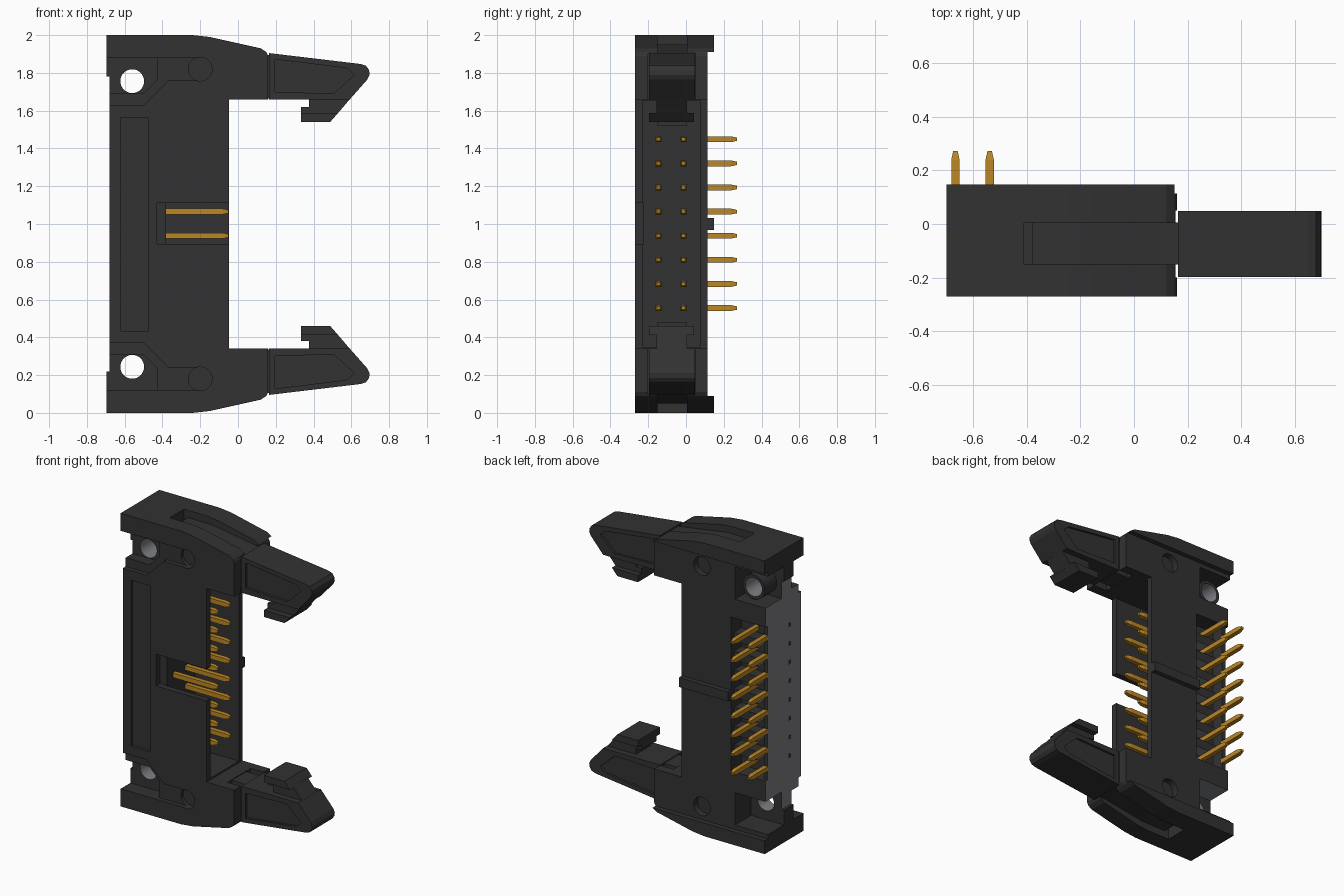
import bpy, bmesh, math
from mathutils import Vector

cube = bpy.data.objects.get("Cube")
if cube:
    bpy.data.objects.remove(cube)


def material(name, rgb):
    m = bpy.data.materials.new(name)
    m.use_nodes = True
    m.diffuse_color = (*rgb, 1)
    bsdf = m.node_tree.nodes["Principled BSDF"]
    bsdf.inputs["Base Color"].default_value = (*rgb, 1)
    bsdf.inputs["Roughness"].default_value = 0.6
    return m


BLACK = material("black_plastic", (0.032, 0.032, 0.032))
GREY = material("grey_plastic", (0.21, 0.215, 0.235))
GOLD = material("gold_metal", (0.50, 0.24, 0.018))


def finish(name, bm, mat):
    bmesh.ops.recalc_face_normals(bm, faces=bm.faces)
    me = bpy.data.meshes.new(name)
    bm.to_mesh(me)
    bm.free()
    ob = bpy.data.objects.new(name, me)
    bpy.context.collection.objects.link(ob)
    if mat:
        me.materials.append(mat)
    return ob


def prism(name, pts, y0, y1, mat=None):
    """Extrude an x-z outline from y0 to y1."""
    bm = bmesh.new()
    face = bm.faces.new([bm.verts.new((x, y0, z)) for x, z in pts])
    ext = bmesh.ops.extrude_face_region(bm, geom=[face])
    verts = [v for v in ext["geom"] if isinstance(v, bmesh.types.BMVert)]
    bmesh.ops.translate(bm, verts=verts, vec=(0, y1 - y0, 0))
    return finish(name, bm, mat)


def rect(x0, x1, z0, z1):
    return [(x0, z0), (x1, z0), (x1, z1), (x0, z1)]


def disc(x, z, r, n=32):
    return [(x + r * math.cos(2 * math.pi * i / n), z + r * math.sin(2 * math.pi * i / n))
            for i in range(n)]


def flip(pts, top):
    """Keep an outline at the top end, or mirror it to the bottom end."""
    return pts if top else [(x, 2 - z) for x, z in pts]


def cut(ob, pts, y0, y1):
    cutter = prism("cutter", pts, y0, y1)
    cutter.hide_render = True
    mod = ob.modifiers.new("cut", "BOOLEAN")
    mod.operation = "DIFFERENCE"
    mod.solver = "EXACT"
    mod.object = cutter
    bpy.context.view_layer.objects.active = ob
    bpy.ops.object.modifier_apply(modifier=mod.name)
    bpy.data.objects.remove(cutter)


def paint_grey(ob, rule):
    """Make the faces that satisfy the rule grey."""
    ob.data.materials.append(GREY)
    for p in ob.data.polygons:
        if rule(p.center, p.normal):
            p.material_index = 1


def add_pin(bm, start, end, r=0.0155, tip=0.033):
    """Square pin with a tapered tip."""
    start, end = Vector(start), Vector(end)
    d = (end - start).normalized()
    u, w = Vector((0, 0, 1)), d.cross(Vector((0, 0, 1)))
    rings = []
    for p, k in ((start, r), (end - d * tip, r), (end, r * 0.55)):
        rings.append([bm.verts.new(p + u * a * k + w * b * k)
                      for a, b in ((-1, -1), (1, -1), (1, 1), (-1, 1))])
    for a, b in zip(rings, rings[1:]):
        for i in range(4):
            j = (i + 1) % 4
            bm.faces.new((a[i], a[j], b[j], b[i]))
    bm.faces.new(rings[0])
    bm.faces.new(rings[-1])


PIN_Z = [0.555 + 0.1277 * i for i in range(8)]
HOLE_X, HOLE_Z, HOLE_R = -0.56, 1.756, 0.063


def in_bore(c, n):
    hz = HOLE_Z if c.z > 1 else 2 - HOLE_Z
    return abs(n.y) < 0.1 and math.hypot(c.x - HOLE_X, c.z - hz) < HOLE_R + 0.004


def housing_grey(c, n):
    rear = n.x < -0.9 and -0.69 < c.x < -0.67
    shoulder = n.z < -0.9 and abs(c.z - 0.34) < 0.01 and c.x < -0.45 and c.y > -0.05
    return rear or shoulder or in_bore(c, n)


# Housing outline with raised end caps
crown = [(-0.697, 2), (-0.24, 2), (-0.15, 1.99), (0.12, 1.93)]
half = [(-0.68, 1.78), (-0.697, 1.78)] + crown + [(0.15, 1.91), (0.16, 1.89), (0.16, 1.66), (-0.047, 1.66)]
housing = prism("housing", half + flip(half, False)[::-1], -0.27, 0.114, BLACK)

# Pin cavity, key notch, front groove and rear pin recess
cut(housing, rect(-0.38, 0.0, 0.35, 1.655), -0.23, 0.077)
cut(housing, rect(-0.43, 0.0, 0.893, 1.11), -0.30, -0.225)
cut(housing, rect(-0.62, -0.475, 0.43, 1.565), -0.30, -0.25)
cut(housing, rect(-0.65, -0.42, 0.48, 1.53), 0.0, 0.2)
cut(housing, rect(-0.75, -0.42, 0.48, 1.53), 0.09, 0.2)

for top in (True, False):
    # Stepped recess, ear and screw hole
    channel = [(-0.75, 1.88), (-0.2, 1.88), (-0.2, 1.76), (-0.37, 1.76), (-0.5, 1.63), (-0.75, 1.63)]
    cut(housing, flip(channel, top), -0.30, -0.24)
    pocket = [(-0.75, 1.88), (-0.43, 1.88), (-0.43, 1.76), (-0.5, 1.69), (-0.75, 1.69)]
    cut(housing, flip(pocket, top), -0.30, -0.165)
    cut(housing, flip(rect(-0.75, -0.45, 1.66, 1.88), top), -0.06, 0.2)
    cut(housing, flip(disc(HOLE_X, HOLE_Z, HOLE_R), top), -0.4, 0.2)
    # Pivot sockets on both sides
    cut(housing, flip(disc(-0.2, 1.82, 0.063), top), -0.30, -0.215)
    cut(housing, flip(disc(-0.2, 1.82, 0.063), top), 0.07, 0.2)
    # Slot for the latch, wider at the mouth
    cut(housing, flip(rect(-0.41, 0.25, 1.72, 2.1), top), -0.15, 0.004)
    cut(housing, flip(rect(0.06, 0.25, 1.60, 1.90), top), -0.20, 0.05)

paint_grey(housing, housing_grey)

# Boss behind the upper screw hole
boss = prism("upper_boss", disc(HOLE_X, HOLE_Z, 0.083), -0.062, 0.07, BLACK)
cut(boss, disc(HOLE_X, HOLE_Z, HOLE_R), -0.2, 0.2)
paint_grey(boss, in_bore)

for top, end in ((True, "upper"), (False, "lower")):
    # Lip along the back of each end cap
    prism(end + "_lip", flip([(-0.697, 1.91)] + crown + [(0.15, 1.91)], top), 0.112, 0.147, BLACK)

    # Latch arm in the cap slot, with its ejector foot in the cavity
    arm = [(-0.38, 1.71), (-0.38, 1.95), (-0.20, 1.95), (0.12, 1.90), (0.19, 1.89), (0.19, 1.665), (-0.1, 1.665)]
    prism(end + "_latch_arm", flip(arm, top), -0.151, 0.005, BLACK)
    prism(end + "_ejector_foot", flip(rect(-0.36, -0.26, 1.52, 1.74), top), -0.151, 0.005, BLACK)

    # Latch head with inset side panels
    head = [(0.163, 1.905), (0.65, 1.847), (0.677, 1.838), (0.694, 1.815), (0.697, 1.79), (0.685, 1.765),
            (0.592, 1.66), (0.163, 1.66)]
    latch = prism(end + "_latch_head", flip(head, top), -0.197, 0.048, BLACK)
    panel = flip([(0.195, 1.872), (0.575, 1.825), (0.615, 1.79), (0.505, 1.69), (0.195, 1.70)], top)
    cut(latch, panel, -0.25, -0.18)
    cut(latch, panel, 0.033, 0.1)

    # Narrow neck and wide hook under the head
    neck = [(0.375, 1.67), (0.60, 1.67), (0.525, 1.582), (0.333, 1.582), (0.333, 1.62), (0.375, 1.62)]
    prism(end + "_latch_neck", flip(neck, top), -0.155, 0.005, BLACK)
    hook = [(0.333, 1.587), (0.529, 1.587), (0.488, 1.54), (0.333, 1.54)]
    prism(end + "_latch_hook", flip(hook, top), -0.197, 0.043, BLACK)

# Keying rib on the back
prism("keying_rib", rect(-0.42, -0.05, 0.968, 1.032), 0.112, 0.147, BLACK)

# Comb ribs between the rear pins, grey on the rear and under sides
for i in range(7):
    z = PIN_Z[i] + 0.064
    rib = prism("comb_rib_%d" % (i + 1), rect(-0.60, -0.41, z - 0.03, z + 0.03), -0.005, 0.085, BLACK)
    paint_grey(rib, lambda c, n: n.x < -0.9 or n.z < -0.9)

# Small dark marks on the rear face
for i, z in enumerate(PIN_Z):
    prism("rear_mark_%d" % (i + 1), rect(-0.6815, -0.675, z - 0.014, z + 0.014), -0.157, -0.133, BLACK)

# Two rows of contact pins and solder pins
contacts, tails = bmesh.new(), bmesh.new()
for z in PIN_Z:
    for y in (-0.145, -0.014):
        add_pin(contacts, (-0.385, y, z), (-0.049, y, z))
    add_pin(tails, (-0.6645, 0.08, z), (-0.6645, 0.271, z))
    add_pin(tails, (-0.537, -0.005, z), (-0.537, 0.271, z))
finish("contact_pins", contacts, GOLD)
finish("solder_pins", tails, GOLD)
